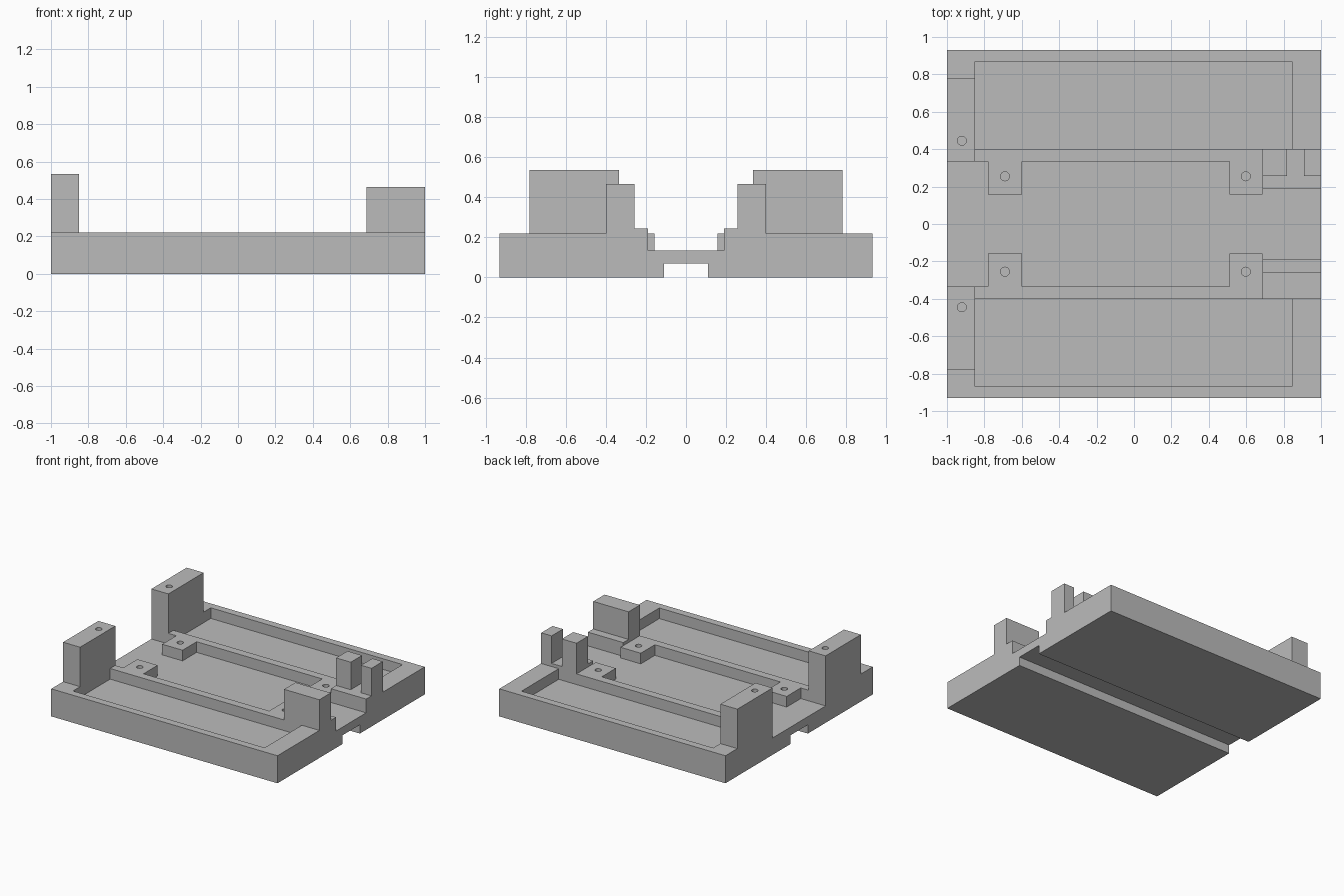
import bpy, bmesh
from mathutils import Matrix

cube = bpy.data.objects.get("Cube")
if cube:
    bpy.data.objects.remove(cube, do_unlink=True)

grey = bpy.data.materials.new("plain grey")
grey.use_nodes = True
colour = (0.5, 0.5, 0.5, 1)
grey.diffuse_color = colour
grey.node_tree.nodes["Principled BSDF"].inputs["Base Color"].default_value = colour

# Main heights, shared by several parts
FLOOR, DECK, STEP, WALL, POST = 0.135, 0.22, 0.245, 0.465, 0.535
RAIL_IN, RAIL_OUT = 0.335, 0.4


def finish(name, bm):
    bmesh.ops.recalc_face_normals(bm, faces=bm.faces)
    mesh = bpy.data.meshes.new(name)
    bm.to_mesh(mesh)
    bm.free()
    mesh.materials.append(grey)
    obj = bpy.data.objects.new(name, mesh)
    bpy.context.collection.objects.link(obj)
    return obj


def extrude_x(name, profile, x0, x1):
    """Extrude a (y, z) outline along x."""
    bm = bmesh.new()
    face = bm.faces.new([bm.verts.new((x0, y, z)) for y, z in profile])
    new = bmesh.ops.extrude_face_region(bm, geom=[face])["geom"]
    verts = [v for v in new if isinstance(v, bmesh.types.BMVert)]
    bmesh.ops.translate(bm, verts=verts, vec=(x1 - x0, 0, 0))
    return finish(name, bm)


def box(name, x0, x1, y0, y1, z0, z1):
    y0, y1 = sorted((y0, y1))
    return extrude_x(name, [(y0, z0), (y1, z0), (y1, z1), (y0, z1)], x0, x1)


def cut(obj, cutter):
    cutter.hide_render = True
    mod = obj.modifiers.new("cut", "BOOLEAN")
    mod.operation, mod.solver, mod.object = "DIFFERENCE", "EXACT", cutter
    bpy.context.view_layer.objects.active = obj
    bpy.ops.object.modifier_apply(modifier=mod.name)
    bpy.data.objects.remove(cutter, do_unlink=True)


def drill(obj, x, y, z0, z1):
    bm = bmesh.new()
    bmesh.ops.create_cone(bm, cap_ends=True, segments=24, radius1=0.024,
                          radius2=0.024, depth=z1 - z0,
                          matrix=Matrix.Translation((x, y, (z0 + z1) / 2)))
    cut(obj, finish("hole_cutter", bm))


# Base plate: central channel above, groove below
half = [(0.11, 0.07), (0.11, 0), (0.93, 0), (0.93, DECK),
        (RAIL_IN, DECK), (RAIL_IN, FLOOR)]
base = extrude_x("base_plate", half + [(-y, z) for y, z in reversed(half)], -1, 1)

for side, s in (("left", -1), ("right", 1)):
    # Long pocket beside the rail
    cut(base, box("pocket_cutter", -0.85, 0.845, s * RAIL_OUT, s * 0.87, FLOOR, 0.4))

    # Tall end post with a screw hole
    post = box("tall_post_" + side, -1, -0.85, s * RAIL_IN, s * 0.78, DECK, POST)
    drill(post, -0.92, s * 0.445, 0.35, 0.6)

    # Screw bosses along the channel
    for end, x0, x1, hole in (("rear", -0.78, -0.6, -0.69), ("near", 0.51, 0.688, 0.598)):
        boss = box(f"boss_{end}_{side}", x0, x1, s * 0.157, s * RAIL_IN, FLOOR, DECK)
        drill(boss, hole, s * 0.255, 0.1, 0.3)

    # Stepped end block
    step = [(0.19, FLOOR), (RAIL_IN, FLOOR), (RAIL_IN, DECK), (RAIL_OUT, DECK),
            (RAIL_OUT, WALL), (0.257, WALL), (0.257, STEP), (0.19, STEP)]
    block = extrude_x("end_block_" + side, [(s * y, z) for y, z in step], 0.688, 1)
    if s > 0:
        # Slot splitting the block into two uprights
        cut(block, box("slot_cutter", 0.817, 0.908, 0.2, 0.5, STEP, 0.6))
